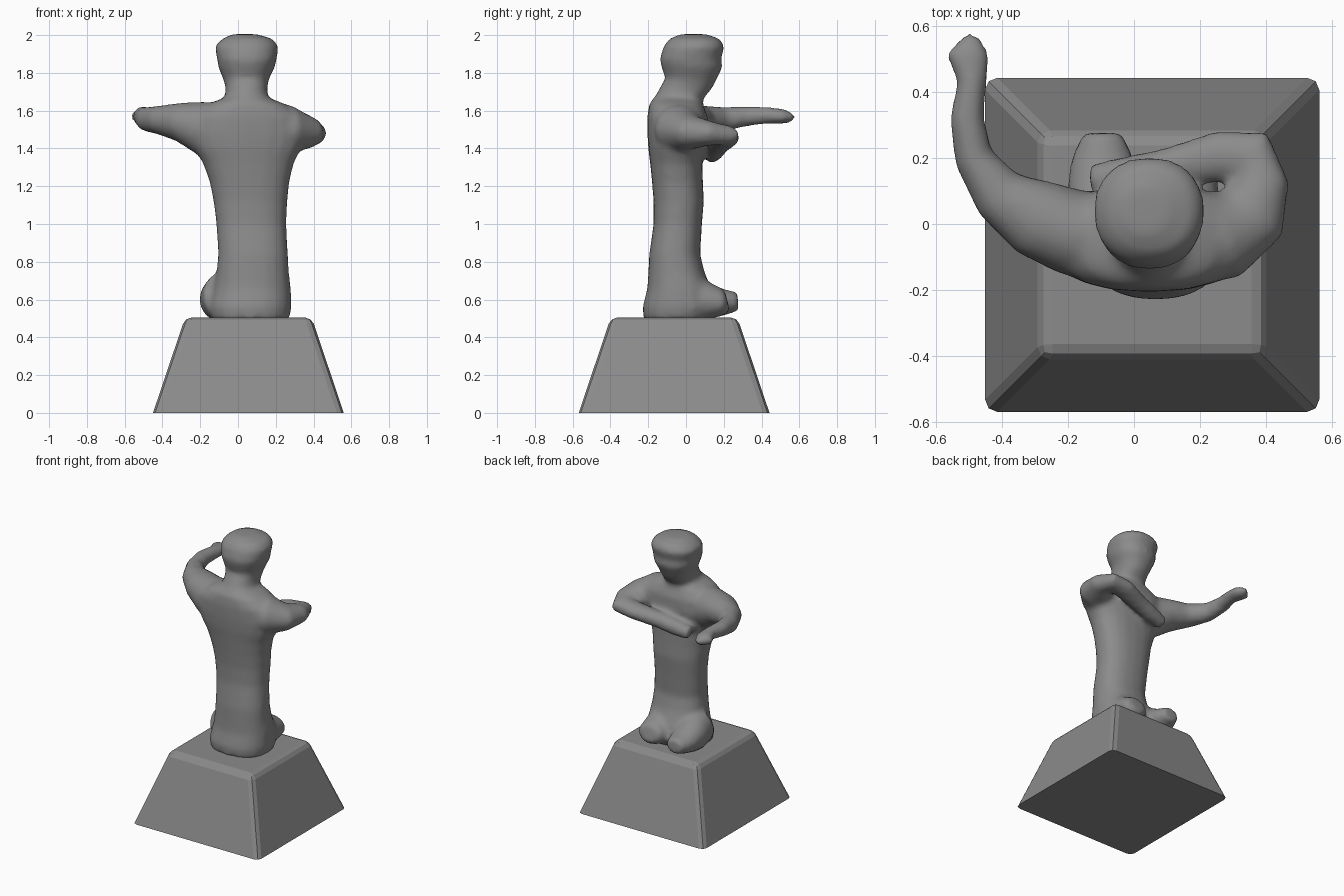
import bpy, bmesh, math
from mathutils import Vector

SIDES = 20


def skin(bm, rings):
    # closed skin over a list of equal-length point rings
    vs = [[bm.verts.new(p) for p in r] for r in rings]
    fs = []
    for a, b in zip(vs, vs[1:]):
        for i in range(SIDES):
            j = (i + 1) % SIDES
            fs.append(bm.faces.new((a[i], a[j], b[j], b[i])))
    fs.append(bm.faces.new(vs[0][::-1]))
    fs.append(bm.faces.new(vs[-1]))
    bmesh.ops.recalc_face_normals(bm, faces=fs)


def stack(bm, levels, power=0.9):
    # upright form from (z, xmin, xmax, ymin, ymax) levels
    rings = []
    for z, x0, x1, y0, y1 in levels:
        ring = []
        for i in range(SIDES):
            a = 2 * math.pi * i / SIDES
            c, s = math.cos(a), math.sin(a)
            c = math.copysign(abs(c) ** power, c)
            s = math.copysign(abs(s) ** power, s)
            ring.append(Vector(((x0 + x1) / 2 + c * (x1 - x0) / 2,
                                (y0 + y1) / 2 + s * (y1 - y0) / 2, z)))
        rings.append(ring)
    skin(bm, rings)


def limb(bm, path):
    # tube along (x, y, z, half width, half height) stations
    pts = [Vector(p[:3]) for p in path]
    rings = []
    for k, (x, y, z, w, h) in enumerate(path):
        t = (pts[min(k + 1, len(pts) - 1)] - pts[max(k - 1, 0)]).normalized()
        side = t.cross(Vector((0, 0, 1))).normalized()
        up = side.cross(t)
        rings.append([pts[k] + side * w * math.cos(2 * math.pi * i / SIDES)
                      + up * h * math.sin(2 * math.pi * i / SIDES) for i in range(SIDES)])
    skin(bm, rings)


# dark grey stone
stone = bpy.data.materials.new("dark_stone")
stone.diffuse_color = (0.26, 0.26, 0.26, 1)


def make(name, bm):
    me = bpy.data.meshes.new(name)
    bm.to_mesh(me)
    bm.free()
    me.materials.append(stone)
    ob = bpy.data.objects.new(name, me)
    bpy.context.collection.objects.link(ob)
    return ob


# tapered pedestal with rounded top and corner edges
bm = bmesh.new()
bmesh.ops.create_cube(bm, size=1)
for v in bm.verts:
    top = v.co.z > 0
    half = 0.335 if top else 0.505
    v.co = Vector((0.055 + math.copysign(half, v.co.x),
                   -0.063 + math.copysign(half, v.co.y), 0.505 if top else 0))
edges = [e for e in bm.edges if any(v.co.z > 0.1 for v in e.verts)]
bmesh.ops.bevel(bm, geom=edges, offset=0.035, segments=2, profile=0.5, affect='EDGES')
make("pedestal", bm)

# robed body
bm = bmesh.new()
stack(bm, [
    (0.495, -0.14, 0.27, -0.225, 0.13),
    (0.56, -0.155, 0.285, -0.23, 0.17),
    (0.66, -0.13, 0.28, -0.205, 0.135),
    (0.74, -0.115, 0.27, -0.20, 0.10),
    (0.84, -0.105, 0.265, -0.195, 0.075),
    (1.00, -0.115, 0.255, -0.172, 0.085),
    (1.12, -0.13, 0.262, -0.172, 0.095),
    (1.22, -0.15, 0.272, -0.18, 0.09),
    (1.32, -0.185, 0.295, -0.19, 0.087),
    (1.40, -0.235, 0.335, -0.20, 0.10),
    (1.48, -0.265, 0.36, -0.205, 0.12),
    (1.57, -0.25, 0.34, -0.205, 0.115),
    (1.635, -0.16, 0.25, -0.195, 0.09),
    (1.67, -0.07, 0.16, -0.17, 0.07)], 0.85)

# neck and head
stack(bm, [
    (1.58, -0.09, 0.18, -0.18, 0.09),
    (1.66, -0.07, 0.16, -0.17, 0.09),
    (1.72, -0.065, 0.155, -0.14, 0.14),
    (1.77, -0.08, 0.165, -0.11, 0.165),
    (1.83, -0.105, 0.195, -0.13, 0.195),
    (1.87, -0.11, 0.205, -0.14, 0.185),
    (1.94, -0.125, 0.215, -0.12, 0.205),
    (1.98, -0.085, 0.185, -0.09, 0.18),
    (2.005, -0.03, 0.10, -0.03, 0.11)])

# outstretched arm
limb(bm, [
    (-0.08, -0.05, 1.50, 0.14, 0.14),
    (-0.20, -0.02, 1.51, 0.13, 0.14),
    (-0.30, 0.02, 1.54, 0.12, 0.105),
    (-0.41, 0.09, 1.55, 0.085, 0.078),
    (-0.485, 0.20, 1.555, 0.06, 0.065),
    (-0.505, 0.32, 1.57, 0.053, 0.053),
    (-0.49, 0.43, 1.575, 0.045, 0.045),
    (-0.503, 0.515, 1.57, 0.068, 0.04),
    (-0.49, 0.575, 1.56, 0.02, 0.02)])

# arm folded across the chest
limb(bm, [
    (0.15, -0.05, 1.50, 0.14, 0.14),
    (0.27, -0.03, 1.50, 0.14, 0.13),
    (0.355, 0.03, 1.485, 0.115, 0.09),
    (0.385, 0.13, 1.48, 0.085, 0.065),
    (0.36, 0.205, 1.47, 0.085, 0.055),
    (0.26, 0.205, 1.455, 0.078, 0.055),
    (0.10, 0.17, 1.42, 0.06, 0.055),
    (-0.02, 0.15, 1.39, 0.055, 0.055),
    (-0.13, 0.135, 1.365, 0.045, 0.045)])

# feet under the hem
for x, tip, lean in ((-0.095, 0.275, -0.02), (0.15, 0.22, 0.02)):
    limb(bm, [
        (x - lean, -0.05, 0.62, 0.11, 0.13),
        (x, 0.06, 0.60, 0.11, 0.12),
        (x, 0.13, 0.59, 0.105, 0.095),
        (x, 0.20, 0.585, 0.095, 0.07),
        (x, tip, 0.59, 0.06, 0.05)])

# fuse the parts into one carved surface
fig = make("figure", bm)
rm = fig.modifiers.new("fuse", 'REMESH')
rm.mode = 'VOXEL'
rm.voxel_size = 0.016
rm.use_smooth_shade = True
sm = fig.modifiers.new("soften", 'SMOOTH')
sm.factor = 0.5
sm.iterations = 8
